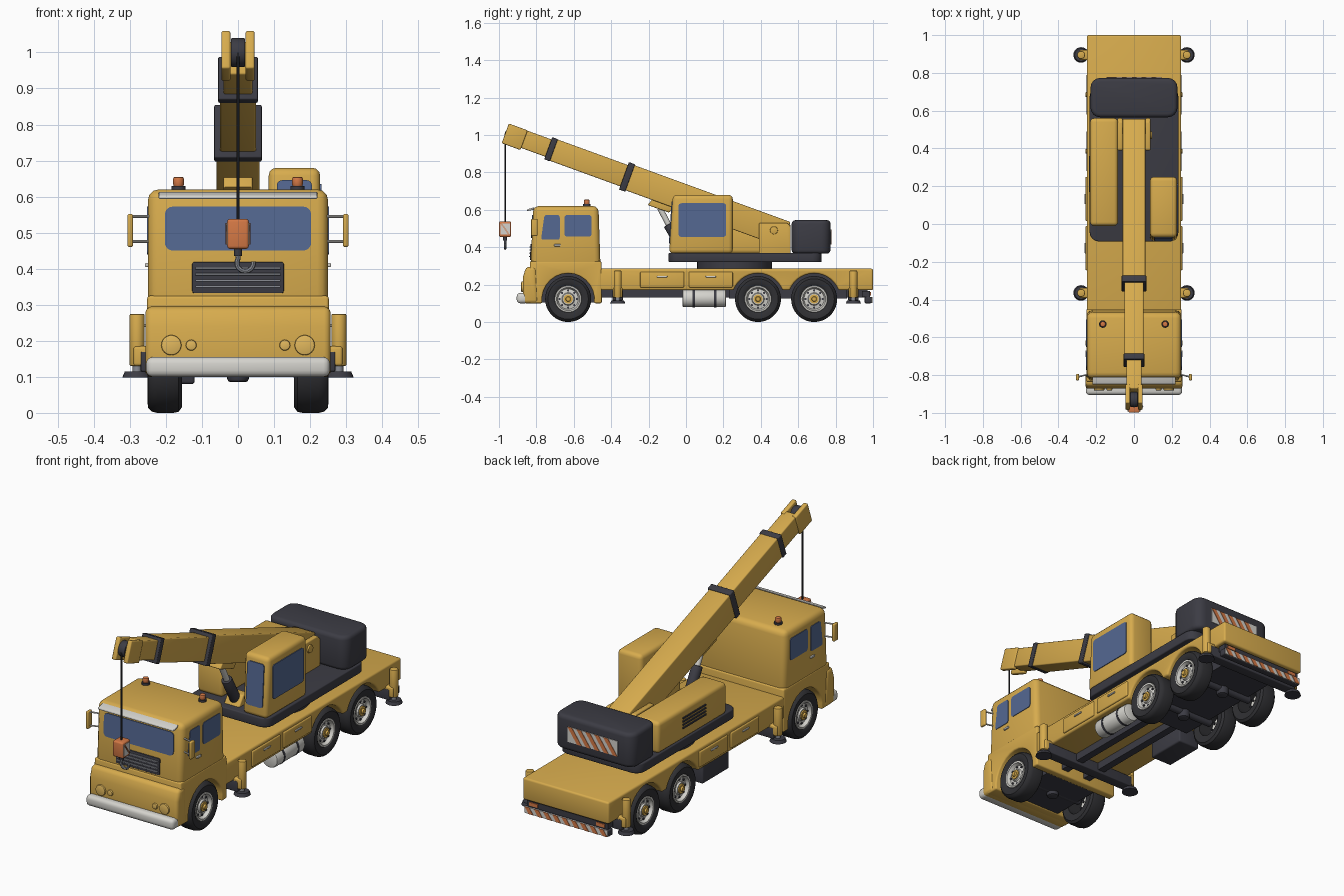
import bpy, bmesh, math
from mathutils import Vector, Matrix

if "Cube" in bpy.data.objects:
    bpy.data.objects.remove(bpy.data.objects["Cube"])

def material(name, rgb):
    m = bpy.data.materials.new(name)
    m.diffuse_color = (*rgb, 1)
    m.use_nodes = True
    m.node_tree.nodes["Principled BSDF"].inputs["Base Color"].default_value = m.diffuse_color
    return m

YEL = material("body_yellow", (0.68, 0.41, 0.075))
DARK = material("dark_grey", (0.045, 0.045, 0.058))
TYRE = material("tyre_black", (0.03, 0.03, 0.034))
WHITE = material("off_white", (0.66, 0.65, 0.61))
GLASS = material("window_blue", (0.09, 0.14, 0.29))
ORANGE = material("signal_orange", (0.66, 0.19, 0.06))
STEEL = material("steel_grey", (0.25, 0.26, 0.29))
LAMP = material("lamp_amber", (0.76, 0.48, 0.11))
X, Y, Z = Vector((1, 0, 0)), Vector((0, 1, 0)), Vector((0, 0, 1))

def finish(name, bm, mat, bevel=0, mirror=False, segs=3):
    bmesh.ops.recalc_face_normals(bm, faces=bm.faces[:])
    if bevel:
        es = [e for e in bm.edges if e.is_manifold and e.calc_face_angle(0) > 0.6]
        bmesh.ops.bevel(bm, geom=es, offset=bevel, segments=segs, profile=0.5,
                        affect='EDGES', clamp_overlap=True)
    me = bpy.data.meshes.new(name)
    bm.to_mesh(me)
    bm.free()
    me.materials.append(mat)
    ob = bpy.data.objects.new(name, me)
    bpy.context.collection.objects.link(ob)
    if mirror:
        ob.modifiers.new("mirror", 'MIRROR')
    return ob

def slab(name, origin, u, v, pts, t, mat, bevel=0, mirror=False, round_r=0):
    """Outline in the u/v plane, extruded by t along u x v."""
    bm = bmesh.new()
    o, u, v = Vector(origin), Vector(u), Vector(v)
    f = bm.faces.new([bm.verts.new(o + u * a + v * b) for a, b in pts])
    if round_r:
        bmesh.ops.bevel(bm, geom=bm.verts[:], offset=round_r, segments=4, profile=0.5, affect='VERTICES')
        f = bm.faces[:][0]
    r = bmesh.ops.extrude_face_region(bm, geom=[f], use_keep_orig=True)
    vs = [g for g in r['geom'] if isinstance(g, bmesh.types.BMVert)]
    bmesh.ops.translate(bm, verts=vs, vec=u.cross(v).normalized() * t)
    return finish(name, bm, mat, bevel, mirror)

def rect(a0, a1, b0, b1):
    return [(a0, b0), (a1, b0), (a1, b1), (a0, b1)]

def side(name, x0, x1, pts, mat, bevel=0, mirror=False, round_r=0):
    return slab(name, (x0, 0, 0), Y, Z, pts, x1 - x0, mat, bevel, mirror, round_r)

def box(name, x0, x1, y0, y1, z0, z1, mat, bevel=0, mirror=False):
    return side(name, x0, x1, rect(y0, y1, z0, z1), mat, bevel, mirror)

def cyl(name, p0, p1, r, mat, n=24, bevel=0, mirror=False, r2=None):
    p0, p1 = Vector(p0), Vector(p1)
    d = p1 - p0
    M = Matrix.Translation((p0 + p1) / 2) @ d.to_track_quat('Z', 'Y').to_matrix().to_4x4()
    bm = bmesh.new()
    bmesh.ops.create_cone(bm, cap_ends=True, segments=n, radius1=r, radius2=r if r2 is None else r2,
                          depth=d.length, matrix=M)
    return finish(name, bm, mat, bevel, mirror, 2)

def lathe(name, prof, y, z, mat, n=36):
    """Profile of (radius, x) spun about a line along x, mirrored to both sides."""
    bm = bmesh.new()
    vs = [bm.verts.new((a, y, z + r)) for r, a in prof]
    es = [bm.edges.new(p) for p in zip(vs, vs[1:])]
    bmesh.ops.spin(bm, geom=vs + es, cent=(0, y, z), axis=X, angle=math.tau, steps=n, use_duplicate=False)
    bmesh.ops.remove_doubles(bm, verts=bm.verts[:], dist=1e-5)
    return finish(name, bm, mat, 0, True)

def pipe(name, pts, r, mat, mirror=False):
    cu = bpy.data.curves.new(name, 'CURVE')
    cu.dimensions, cu.bevel_depth, cu.bevel_resolution, cu.use_fill_caps = '3D', r, 2, True
    sp = cu.splines.new('POLY')
    sp.points.add(len(pts) - 1)
    for q, p in zip(sp.points, pts):
        q.co = (*p, 1)
    ob = bpy.data.objects.new(name, cu)
    bpy.context.collection.objects.link(ob)
    bpy.ops.object.select_all(action='DESELECT')
    ob.select_set(True)
    bpy.context.view_layer.objects.active = ob
    bpy.ops.object.convert(target='MESH')
    ob.data.materials.clear()
    ob.data.materials.append(mat)
    if mirror:
        ob.modifiers.new("mirror", 'MIRROR')

def stripes(name, o, u, v, w, h, n, mirror=False):
    """White warning plate with slanted orange bars, centred on o."""
    nrm = Vector(u).cross(Vector(v))
    slab(name + "_plate", o, u, v, rect(-w/2, w/2, -h/2, h/2), 0.005, WHITE, 0, mirror)
    p = (w - h * 0.7) / (n - 0.5)
    for i in range(n):
        a = -w/2 + i * p
        slab(f"{name}_bar_{i}", Vector(o) + nrm * 0.004, u, v,
             [(a + h*0.7, -h/2), (a + h*0.7 + p/2, -h/2), (a + p/2, h/2), (a, h/2)], 0.003, ORANGE, 0, mirror)

def arch(yc, zb, r=0.14):
    """Wheel arch outline, front to back, starting at height zb."""
    a = math.asin((zb - 0.12) / r)
    return [(yc - r * math.cos(a + (math.pi - 2*a) * i / 14),
             0.12 + r * math.sin(a + (math.pi - 2*a) * i / 14)) for i in range(15)]

# wheels and axles
for i, y in enumerate((-0.63, 0.385, 0.685)):
    lathe(f"tyre_{i}", [(0.07, 0.16), (0.108, 0.156), (0.12, 0.165), (0.123, 0.18), (0.123, 0.225),
          (0.119, 0.24), (0.108, 0.25), (0.085, 0.251), (0.072, 0.243), (0.07, 0.16)], y, 0.123, TYRE)
    lathe(f"rim_{i}", [(0.073, 0.238), (0.07, 0.246), (0.062, 0.246), (0.054, 0.228), (0.034, 0.232),
          (0.03, 0.24), (0, 0.24)], y, 0.123, WHITE)
    lathe(f"hub_{i}", [(0.025, 0.235), (0.025, 0.246), (0.014, 0.247), (0.012, 0.256), (0, 0.256)], y, 0.123, YEL, 12)
    for k in range(8):
        a = k * math.tau / 8
        c = (y + 0.046 * math.cos(a), 0.123 + 0.046 * math.sin(a))
        cyl(f"rim_hole_{i}_{k}", (0.22, *c), (0.234, *c), 0.006, DARK, 8, 0, True)
    cyl(f"axle_{i}", (-0.17, y, 0.123), (0.17, y, 0.123), 0.02, DARK)
    cyl(f"differential_{i}", (0, y, 0.085), (0, y, 0.15), 0.03, DARK, 20, 0.01)

# carrier deck and chassis
side("carrier_deck", -0.25, 0.25, [(-0.47, 0.17)] + arch(0.385, 0.17) + arch(0.685, 0.17)
     + [(1.0, 0.17), (1.0, 0.285), (-0.47, 0.285)], YEL, 0.01)
box("chassis_rail", 0.05, 0.09, -0.46, 0.97, 0.13, 0.175, DARK, 0, True)
box("rear_axle_block", -0.15, 0.15, 0.23, 0.86, 0.125, 0.272, DARK)
box("front_axle_block", -0.15, 0.15, -0.83, -0.46, 0.105, 0.265, DARK)
for i, y in enumerate((-0.245, 0.015)):
    box(f"side_locker_{i}", 0.24, 0.257, y, y + 0.235, 0.185, 0.268, YEL, 0.006, True)
    box(f"locker_handle_{i}", 0.255, 0.263, y + 0.09, y + 0.145, 0.238, 0.247, WHITE, 0.003, True)
cyl("fuel_tank", (0.195, -0.02, 0.127), (0.195, 0.215, 0.127), 0.048, WHITE, 28, 0.01)
for i, y in enumerate((0.035, 0.15)):
    cyl(f"tank_strap_{i}", (0.195, y, 0.127), (0.195, y + 0.012, 0.127), 0.05, DARK, 28)
box("battery_box", -0.245, -0.12, -0.01, 0.21, 0.08, 0.175, DARK, 0.008)
box("rear_bumper_bar", -0.245, 0.245, 0.955, 0.992, 0.1, 0.135, DARK, 0.006)
box("rear_light_bar", -0.235, 0.235, 0.94, 0.985, 0.135, 0.165, DARK)
box("tail_light", 0.17, 0.22, 0.98, 0.99, 0.142, 0.16, ORANGE, 0, True)
stripes("rear_warning", (0, 0.991, 0.118), -X, Z, 0.48, 0.034, 9)

# outriggers
for i, y in enumerate((-0.365, 0.895)):
    box(f"outrigger_beam_{i}", -0.27, 0.27, y - 0.028, y + 0.028, 0.115, 0.17, DARK, 0.004)
    box(f"outrigger_box_{i}", 0.24, 0.29, y - 0.026, y + 0.026, 0.13, 0.185, YEL, 0.008, True)
    cyl(f"outrigger_leg_{i}", (0.28, y, 0.13), (0.28, y, 0.275), 0.021, YEL, 20, 0.005, True)
    cyl(f"outrigger_rod_{i}", (0.28, y, 0.108), (0.28, y, 0.135), 0.012, STEEL, 16, 0, True)
    cyl(f"outrigger_foot_{i}", (0.28, y, 0.098), (0.28, y, 0.115), 0.041, DARK, 24, 0, True, 0.034)

# driver cab
side("cab_lower", -0.252, 0.252, [(-0.84, 0.1)] + arch(-0.63, 0.1)
     + [(-0.45, 0.1), (-0.452, 0.325), (-0.834, 0.325)], YEL, 0.008)
side("cab_upper", -0.25, 0.25, [(-0.833, 0.263), (-0.456, 0.263), (-0.468, 0.62), (-0.816, 0.62)], YEL, 0.03)
side("cab_front_panel", -0.257, 0.257, [(-0.872, 0.1), (-0.79, 0.1), (-0.80, 0.295), (-0.855, 0.295), (-0.872, 0.24)],
     YEL, 0.018)
side("front_bumper", -0.255, 0.255, rect(-0.905, -0.84, 0.1, 0.155), WHITE, 0.018)
FO, FV = (0, -0.8425, 0), Vector((0, 0.0476, 1))
slab("windscreen", FO, X, FV, rect(-0.203, 0.203, 0.45, 0.572), 0.007, GLASS, 0, False, 0.022)
slab("grille_panel", FO, X, FV, rect(-0.127, 0.127, 0.332, 0.418), 0.008, DARK, 0.002, False, 0.006)
for k in range(4):
    z = 0.347 + k * 0.017
    slab(f"grille_bar_{k}", FO, X, FV, rect(-0.118, 0.118, z, z + 0.006), 0.013, STEEL, 0.001)
side("sun_visor", -0.22, 0.22, [(-0.85, 0.593), (-0.815, 0.6), (-0.81, 0.614), (-0.848, 0.603)], WHITE, 0.003)
for n, x, r in (("headlight", 0.185, 0.028), ("fog_light", 0.13, 0.015)):
    cyl(n, (x, -0.86, 0.188), (x, -0.881, 0.188), r, LAMP, 24, 0.004, True)
side("door_window", 0.246, 0.253, [(-0.775, 0.44), (-0.675, 0.44), (-0.675, 0.572), (-0.757, 0.572)], GLASS, 0, True, 0.012)
side("rear_side_window", 0.246, 0.253, rect(-0.65, -0.505, 0.457, 0.572), GLASS, 0, True, 0.014)
box("door_handle", 0.248, 0.258, -0.705, -0.67, 0.405, 0.416, WHITE, 0.003, True)
box("mirror", 0.291, 0.307, -0.828, -0.793, 0.46, 0.552, YEL, 0.006, True)
for z in (0.475, 0.545):
    pipe("mirror_arm", [(0.24, -0.795, z), (0.297, -0.81, z)], 0.004, WHITE, True)
cyl("beacon_base", (0.165, -0.53, 0.615), (0.165, -0.53, 0.63), 0.02, DARK, 20, 0, True)
cyl("beacon", (0.165, -0.53, 0.628), (0.165, -0.53, 0.655), 0.015, ORANGE, 20, 0.006, True)

# turntable, platform and counterweight
cyl("slew_ring", (0, 0.26, 0.28), (0, 0.26, 0.325), 0.2, DARK, 40)
slab("turntable_platform", (0, 0, 0.32), X, Y, rect(-0.235, 0.235, -0.093, 0.725), 0.05, DARK, 0.006, False, 0.05)
slab("counterweight", (0, 0, 0.365), X, Y, rect(-0.23, 0.23, 0.565, 0.773), 0.18, DARK, 0.02, False, 0.05)
stripes("counterweight_warning", (0, 0.771, 0.455), -X, Z, 0.29, 0.08, 5)

# engine housing with louvres
box("engine_housing", -0.232, -0.085, -0.01, 0.56, 0.365, 0.53, YEL, 0.02)
for k in range(4):
    z = 0.425 + k * 0.017
    box(f"louvre_{k}", -0.237, -0.228, 0.17, 0.36, z, z + 0.008, DARK)

# operator cab
side("operator_cab", 0.085, 0.228, [(-0.09, 0.365), (0.25, 0.365), (0.25, 0.68), (-0.07, 0.68)], YEL, 0.022)
side("operator_side_window", 0.222, 0.232, rect(-0.04, 0.215, 0.455, 0.635), GLASS, 0, False, 0.015)
slab("operator_front_window", (0, -0.1122, 0), X, (0, 0.0635, 1), rect(0.108, 0.205, 0.42, 0.645), 0.006, GLASS, 0, False, 0.014)

# telescopic boom: u runs along the boom from the pivot, v across it
ANG = math.radians(20)
def bp(u, v):
    return (0.47 - u * math.cos(ANG) + v * math.sin(ANG), 0.49 + u * math.sin(ANG) + v * math.cos(ANG))

def boom(name, w, u0, u1, v0, v1, mat, bevel=0.006, x0=None, mirror=False):
    return side(name, -w if x0 is None else x0, w, [bp(u0, v0), bp(u0, v1), bp(u1, v1), bp(u1, v0)], mat, bevel, mirror)

boom("boom_base", 0.06, -0.068, 0.83, -0.07, 0.072, YEL)
boom("boom_collar_1", 0.066, 0.818, 0.853, -0.078, 0.078, DARK, 0.004)
boom("boom_middle", 0.05, 0.8, 1.27, -0.06, 0.061, YEL)
boom("boom_collar_2", 0.055, 1.252, 1.284, -0.063, 0.063, DARK, 0.004)
boom("boom_tip", 0.04, 1.2, 1.445, -0.048, 0.05, YEL)
boom("boom_head_cheek", 0.046, 1.42, 1.527, -0.06, 0.052, YEL, 0.006, 0.021, True)
py, pz = bp(1.49, 0)
cyl("head_pulley", (-0.02, py, pz), (0.02, py, pz), 0.04, DARK, 28, 0.004)
side("boom_pivot_bracket", 0.06, 0.087, [(0.39, 0.36), (0.56, 0.36), (0.56, 0.51), (0.54, 0.53), (0.39, 0.53)], YEL, 0.006, True)
cyl("boom_pivot_pin", (0.08, 0.47, 0.49), (0.096, 0.47, 0.49), 0.021, YEL, 20, 0.004, True)

# lifting cylinder
side("cylinder_lug", -0.04, 0.04, [(-0.205, 0.625), (-0.09, 0.585), (-0.06, 0.62), (-0.17, 0.67)], YEL, 0.005)
cyl("lift_rod", (0, -0.14, 0.61), (0, -0.075, 0.485), 0.015, WHITE)
cyl("lift_barrel", (0, -0.095, 0.522), (0, -0.02, 0.39), 0.027, DARK, 24, 0.004)
side("cylinder_foot", -0.045, 0.045, [(-0.06, 0.36), (0.04, 0.36), (0.025, 0.42), (-0.02, 0.42)], YEL, 0.006)

# cable, hook block and hook
HY = -0.967
cyl("hoist_cable", (0, HY, 0.53), (0, HY, 1.0), 0.004, TYRE, 8)
box("hook_block", -0.03, 0.03, HY - 0.032, HY + 0.032, 0.455, 0.538, ORANGE, 0.008)
stripes("hook_block_warning", (0.027, HY, 0.497), Y, Z, 0.05, 0.06, 2, True)
cyl("hook_shank", (0, HY, 0.435), (0, HY, 0.46), 0.011, DARK, 16)
arc = [(0.02 + 0.023 * math.cos(a), HY, 0.416 + 0.023 * math.sin(a))
       for a in (math.radians(150 + 20 * k) for k in range(12))]
pipe("hook", [(0, HY, 0.44)] + arc, 0.007, STEEL)

# smooth shading with crisp edges
bpy.ops.object.select_all(action='DESELECT')
for ob in bpy.context.collection.objects:
    ob.select_set(True)
    bpy.context.view_layer.objects.active = ob
bpy.ops.object.shade_smooth_by_angle(angle=math.radians(35))
